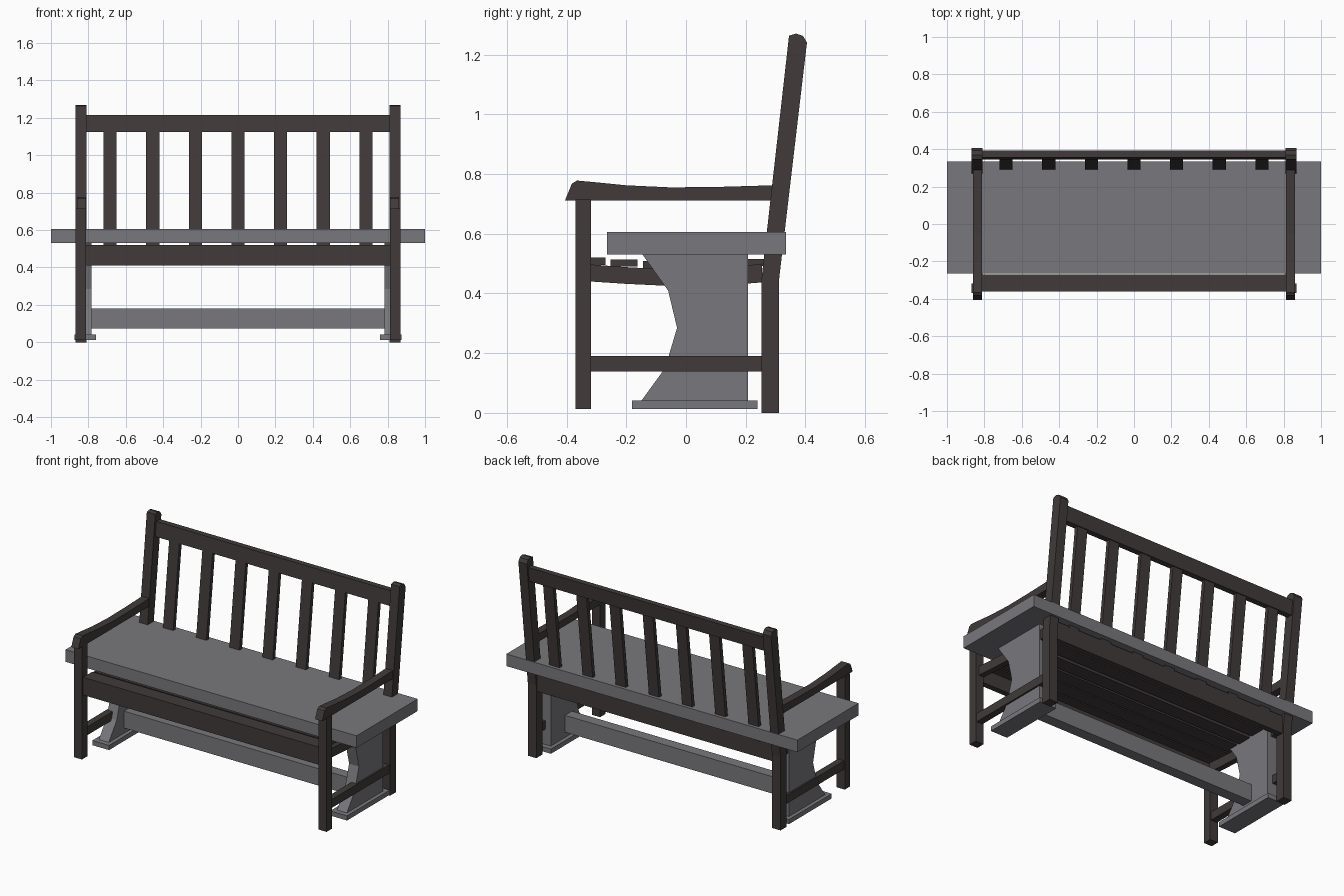
import bpy
import bmesh

cube = bpy.data.objects.get("Cube")
if cube:
    bpy.data.objects.remove(cube, do_unlink=True)


def material(name, rgb):
    m = bpy.data.materials.new(name)
    m.use_nodes = True
    m.diffuse_color = (*rgb, 1)
    m.node_tree.nodes["Principled BSDF"].inputs["Base Color"].default_value = (*rgb, 1)
    return m


DARK = material("dark_wood", (0.052, 0.043, 0.042))
GREY = material("grey_stone", (0.19, 0.19, 0.205))


def extrude(name, profile, x0, x1, mat):
    """Sweep a (y, z) outline along x from x0 to x1."""
    bm = bmesh.new()
    face = bm.faces.new([bm.verts.new((x0, y, z)) for y, z in profile])
    moved = bmesh.ops.extrude_face_region(bm, geom=[face])["geom"]
    verts = [v for v in moved if isinstance(v, bmesh.types.BMVert)]
    bmesh.ops.translate(bm, verts=verts, vec=(x1 - x0, 0, 0))
    bmesh.ops.recalc_face_normals(bm, faces=bm.faces)
    me = bpy.data.meshes.new(name)
    bm.to_mesh(me)
    bm.free()
    me.materials.append(mat)
    ob = bpy.data.objects.new(name, me)
    bpy.context.collection.objects.link(ob)
    return ob


def box(name, x, y, z, mat):
    outline = [(y[0], z[0]), (y[1], z[0]), (y[1], z[1]), (y[0], z[1])]
    return extrude(name, outline, x[0], x[1], mat)


def pair(name, profile, x0, x1, mat):
    """Same part on the left (+x) and right (-x)."""
    extrude("left_" + name, profile, x0, x1, mat)
    extrude("right_" + name, profile, -x1, -x0, mat)


def rect(y0, y1, z0, z1):
    return [(y0, z0), (y1, z0), (y1, z1), (y0, z1)]


def leaning(z0, z1, thick):
    """Outline of a board that follows the slope of the backrest."""
    mid = lambda z: 0.302 + 0.117 * (z - 0.6)
    h = thick / 2
    return [(mid(z0) - h, z0), (mid(z0) + h, z0), (mid(z1) + h, z1), (mid(z1) - h, z1)]


# Bench legs and arms
pair("back_leg", [(0.253, 0), (0.312, 0), (0.312, 0.45), (0.405, 1.24), (0.392, 1.262),
                  (0.368, 1.27), (0.345, 1.263), (0.253, 0.45)], 0.81, 0.868, DARK)
pair("front_leg", rect(-0.37, -0.318, 0.013, 0.715), 0.813, 0.868, DARK)
pair("armrest", [(-0.405, 0.712), (0.285, 0.712), (0.288, 0.762), (0.12, 0.757),
                 (-0.05, 0.755), (-0.2, 0.762), (-0.3, 0.772), (-0.365, 0.778),
                 (-0.382, 0.768)], 0.813, 0.862, DARK)

# Bench side rails: straight below, dished under the seat
pair("lower_side_rail", rect(-0.32, 0.255, 0.138, 0.19), 0.82, 0.862, DARK)
pair("seat_side_rail", [(-0.32, 0.44), (-0.2, 0.432), (-0.05, 0.425), (0.1, 0.425),
                        (0.255, 0.437), (0.255, 0.5), (0.1, 0.48), (-0.05, 0.48),
                        (-0.2, 0.488), (-0.32, 0.497)], 0.81, 0.845, DARK)

# Long rails and seat slats
box("front_rail", (-0.815, 0.815), (-0.36, -0.325), (0.41, 0.498), DARK)
box("back_rail", (-0.815, 0.815), (0.268, 0.303), (0.41, 0.52), DARK)
slat_tops = [0.52, 0.514, 0.508, 0.505, 0.508, 0.516]
for i, top in enumerate(slat_tops):
    y = -0.36 + 0.108 * i
    box(f"seat_slat_{i + 1}", (-0.812, 0.812), (y, y + 0.09), (top - 0.024, top), DARK)

# Backrest
extrude("top_rail", leaning(1.125, 1.215, 0.036), -0.815, 0.815, DARK)
for i in range(7):
    x = 0.228 * (i - 3)
    extrude(f"back_slat_{i + 1}", leaning(0.5, 1.14, 0.024), x - 0.035, x + 0.035, DARK)

# Trestle table standing within the bench
box("table_top", (-1, 1), (-0.265, 0.335), (0.53, 0.605), GREY)
pair("pedestal", [(-0.15, 0.04), (0.207, 0.04), (0.207, 0.532), (-0.147, 0.532),
                  (-0.06, 0.41), (-0.03, 0.285), (-0.07, 0.15)], 0.784, 0.852, GREY)
pair("foot", rect(-0.18, 0.24, 0.013, 0.042), 0.76, 0.875, GREY)
box("stretcher", (-0.79, 0.79), (0, 0.068), (0.075, 0.18), GREY)
